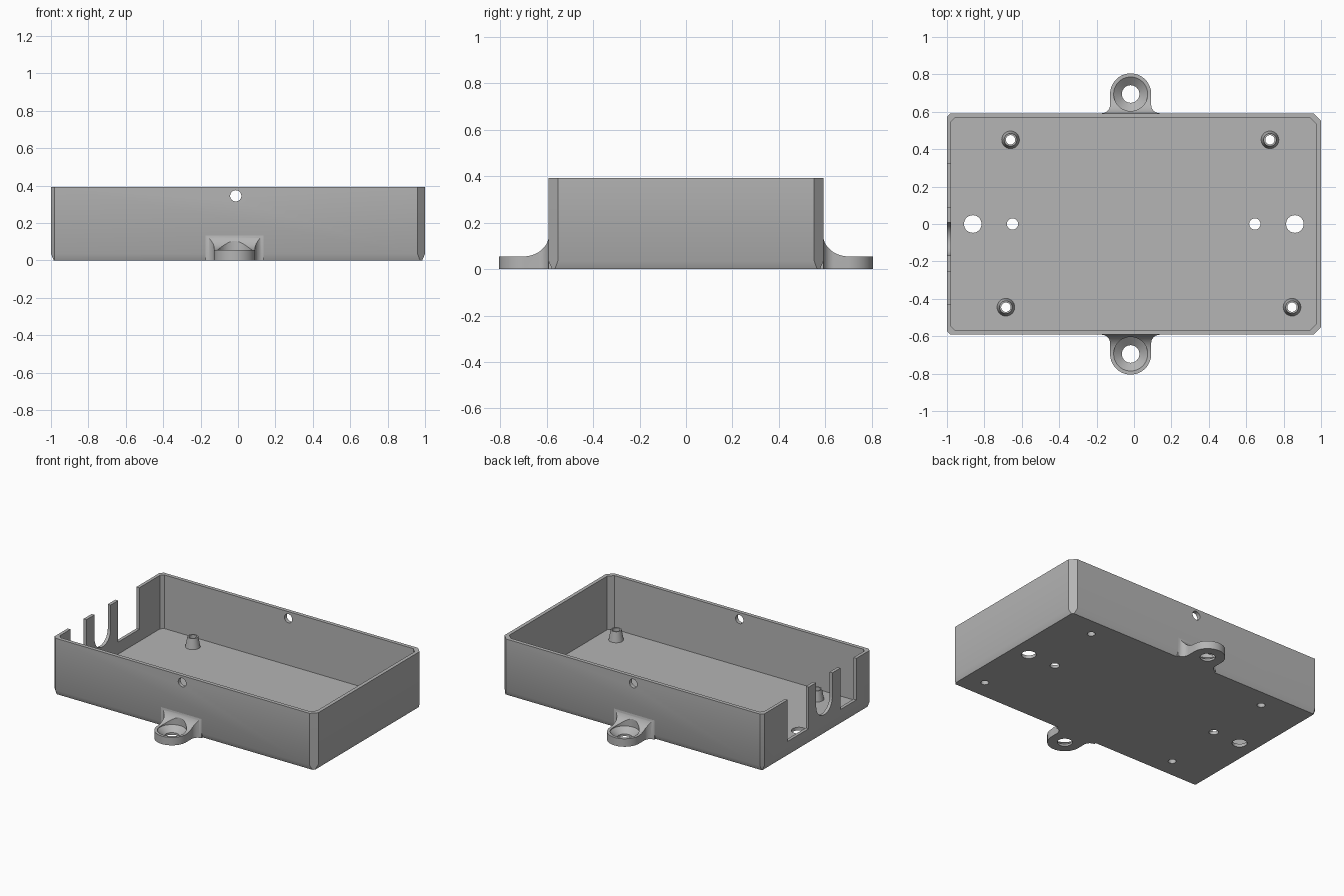
import bpy, bmesh, math
from mathutils import Matrix

if "Cube" in bpy.data.objects:
    bpy.data.objects.remove(bpy.data.objects["Cube"])

HX, HY, H = 1.0, 0.592, 0.392      # tray half sizes and height
FLOOR = 0.022
EAR_X, EAR_Y, EAR_R = -0.018, 0.695, 0.11

grey = bpy.data.materials.new("plain grey")
grey.diffuse_color = (0.46, 0.46, 0.46, 1)
grey.use_nodes = True
grey.node_tree.nodes["Principled BSDF"].inputs["Base Color"].default_value = grey.diffuse_color


def finish(name, bm):
    bmesh.ops.recalc_face_normals(bm, faces=bm.faces)
    me = bpy.data.meshes.new(name)
    bm.to_mesh(me)
    bm.free()
    me.materials.append(grey)
    ob = bpy.data.objects.new(name, me)
    bpy.context.collection.objects.link(ob)
    return ob


def loft(name, loops):
    """Solid through matching closed loops of points."""
    bm = bmesh.new()
    rings = [[bm.verts.new(p) for p in lp] for lp in loops]
    n = len(rings[0])
    for a, b in zip(rings, rings[1:]):
        for i in range(n):
            j = (i + 1) % n
            bm.faces.new((a[i], a[j], b[j], b[i]))
    bm.faces.new(rings[0])
    bm.faces.new(rings[-1])
    return finish(name, bm)


def rect(x0, x1, y, cl, cr, z):
    """Rectangle with chamfers cl on the left corners and cr on the right."""
    return [(x0 + cl, -y, z), (x1 - cr, -y, z), (x1, -y + cr, z), (x1, y - cr, z),
            (x1 - cr, y, z), (x0 + cl, y, z), (x0, y - cl, z), (x0, -y + cl, z)]


def box(x0, x1, y0, y1, z0, z1):
    return loft("cutter", [[(x0, y0, z), (x1, y0, z), (x1, y1, z), (x0, y1, z)]
                           for z in (z0, z1)])


def lathe(x, y, profile, axis="Z", z=0, seg=40):
    """Solid of revolution from (radius, height) pairs."""
    rings = []
    for r, h in profile:
        ring = []
        for i in range(seg):
            a = math.tau * i / seg
            u, v = r * math.cos(a), r * math.sin(a)
            ring.append({"Z": (x + u, y + v, h), "Y": (x + u, h, z + v),
                         "X": (h, y + u, z + v)}[axis])
        rings.append(ring)
    return loft("cutter", rings)


def boolean(ob, tool, op="DIFFERENCE"):
    m = ob.modifiers.new(op.lower(), "BOOLEAN")
    m.operation, m.object, m.solver = op, tool, "EXACT"
    bpy.context.view_layer.objects.active = ob
    bpy.ops.object.modifier_apply(modifier=m.name)
    bpy.data.objects.remove(tool)


def smooth(ob, angle=28):
    bpy.ops.object.select_all(action="DESELECT")
    ob.select_set(True)
    bpy.context.view_layer.objects.active = ob
    bpy.ops.object.shade_smooth_by_angle(angle=math.radians(angle))


# Open tray with a slightly tucked bottom edge
tray = loft("tray", [rect(-HX + 0.015, HX - 0.015, HY - 0.015, 0.004, 0.012, 0),
                     rect(-HX, HX, HY, 0.02, 0.04, 0.035),
                     rect(-HX, HX, HY, 0.02, 0.04, H)])
boolean(tray, loft("cutter", [rect(-0.978, 0.975, 0.566, 0.02, 0.033, z)
                              for z in (FLOOR, H + 0.1)]))

# Cable slots in the left wall
boolean(tray, box(-1.1, -0.95, 0.09, 0.32, 0.105, 0.6))
boolean(tray, box(-1.1, -0.95, -0.43, -0.255, 0.105, 0.6))
u_slot = []
for x in (-1.1, -0.95):
    u_slot.append([(x, -0.08 + 0.088 * math.cos(math.pi + math.pi * i / 20),
                    0.225 + 0.088 * math.sin(math.pi + math.pi * i / 20)) for i in range(21)]
                  + [(x, 0.008, 0.6), (x, -0.168, 0.6)])
boolean(tray, loft("cutter", u_slot))

# Lid screw holes through front and back walls
boolean(tray, lathe(-0.012, 0, [(0.03, -0.7), (0.03, 0.7)], "Y", 0.345))

# Floor holes and hollow standoffs
for x, r in ((-0.862, 0.047), (0.86, 0.047), (-0.65, 0.03), (0.646, 0.03)):
    boolean(tray, lathe(x, 0, [(r, -0.1), (r, 0.1)]))
for x, y in ((-0.66, 0.45), (0.727, 0.45), (-0.685, -0.445), (0.845, -0.445)):
    boolean(tray, lathe(x, y, [(0.025, -0.1), (0.025, 0.1)]))
    post = lathe(x, y, [(0.048, FLOOR - 0.004), (0.034, 0.092)])
    post.name = "standoff"
    boolean(post, lathe(x, y, [(0.025, -0.1), (0.025, 0.2)]))
    smooth(post)
smooth(tray)

# Countersunk mounting ears: flared plan cut by a concave side profile
plan = [(EAR_R * math.cos(math.pi * i / 32), EAR_Y + EAR_R * math.sin(math.pi * i / 32))
        for i in range(33)]
F = 0.045
flare = [(EAR_R + F - F * math.cos(math.pi / 2 * i / 8), HY + F - F * math.sin(math.pi / 2 * i / 8))
         for i in range(9)] + [(EAR_R + F, HY - 0.015)]
plan += [(-x, y) for x, y in flare] + [(x, y) for x, y in reversed(flare)]
side = [(HY - 0.02, -0.1), (0.9, -0.1), (0.9, 0.055)]
side += [(0.70 - 0.11 * math.sin(math.pi / 2 * i / 14), 0.15 - 0.095 * math.cos(math.pi / 2 * i / 14))
         for i in range(15)] + [(HY - 0.02, 0.15)]

for s in (1, -1):
    ear = loft("mounting_ear", [[(EAR_X + x, y, z) for x, y in plan] for z in (0, 0.3)])
    boolean(ear, loft("cutter", [[(x, y, z) for y, z in side] for x in (-0.5, 0.5)]), "INTERSECT")
    boolean(ear, lathe(EAR_X, EAR_Y, [(0.047, -0.1), (0.047, 0.015), (0.091, 0.05), (0.091, 0.3)]))
    if s < 0:
        ear.data.transform(Matrix.Scale(-1, 4, (0, 1, 0)))
        ear.data.flip_normals()
    smooth(ear)
